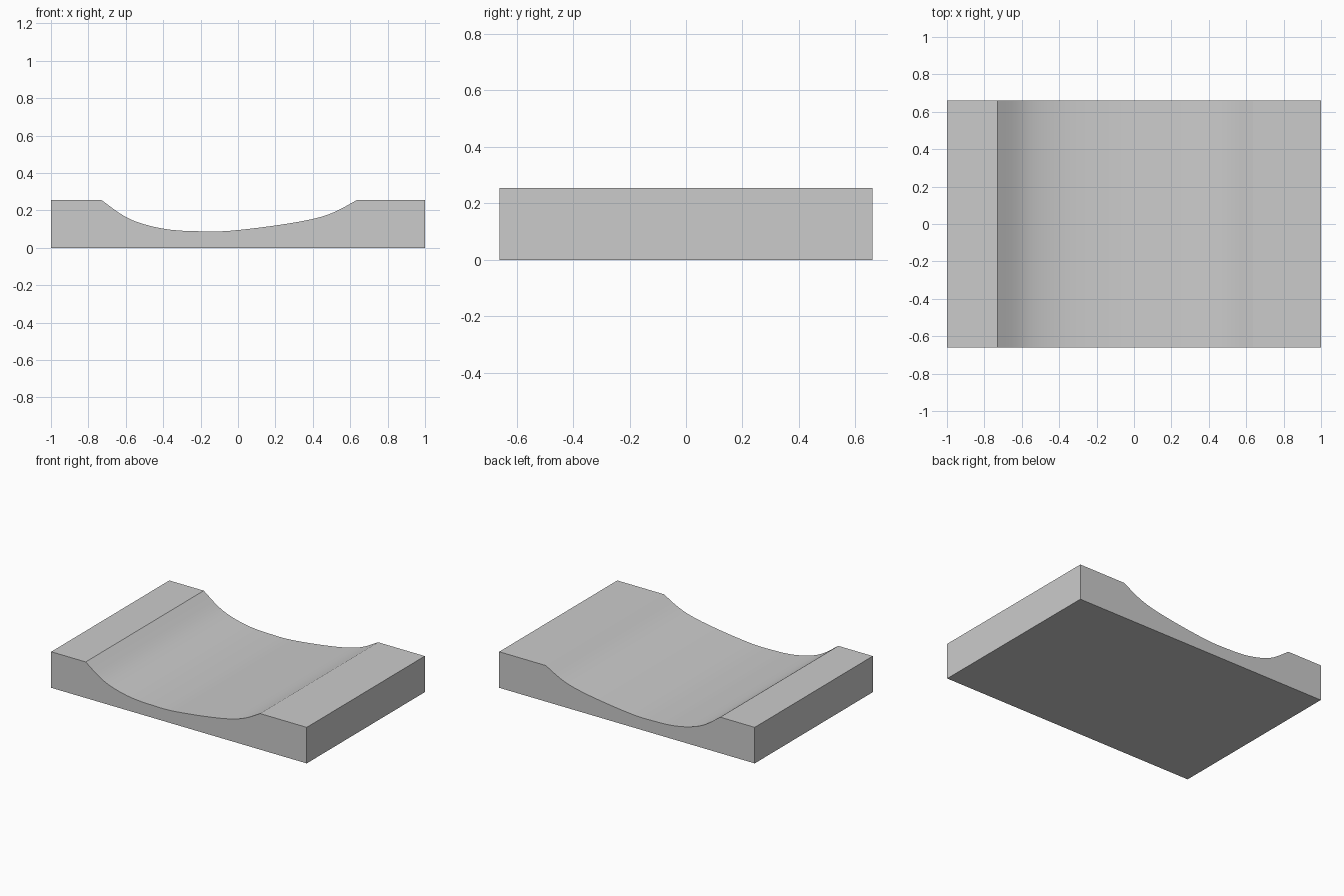
import bpy, bmesh, math
from mathutils import Vector

cube = bpy.data.objects.get("Cube")
if cube:
    bpy.data.objects.remove(cube, do_unlink=True)

HEIGHT = 0.255
HALF_DEPTH = 0.66

grey = bpy.data.materials.new("plain_grey")
grey.use_nodes = True
color = (0.6, 0.6, 0.6, 1)
grey.diffuse_color = color
grey.node_tree.nodes["Principled BSDF"].inputs["Base Color"].default_value = color


def smooth_path(points, steps):
    """Catmull-Rom curve through the points."""
    p = [Vector(q) for q in points]
    p = [2 * p[0] - p[1]] + p + [2 * p[-1] - p[-2]]
    path = []
    for a, b, c, d in zip(p, p[1:], p[2:], p[3:]):
        for i in range(steps):
            t = i / steps
            path.append(0.5 * (2 * b + (c - a) * t + (2 * a - 5 * b + 4 * c - d) * t**2
                               + (3 * b - a - 3 * c + d) * t**3))
    return path + [p[-2]]


# Asymmetric hollow, from the steep side to the gentle side
hollow = smooth_path([(-0.73, HEIGHT), (-0.61, 0.17), (-0.5, 0.125), (-0.36, 0.096),
                      (-0.2, 0.088), (-0.05, 0.09), (0.2, 0.119), (0.4, 0.154),
                      (0.52, 0.193), (0.635, HEIGHT)], 3)
outline = [(-1, 0), (-1, HEIGHT)] + [tuple(p) for p in hollow] + [(1, HEIGHT), (1, 0)]

# Block: outline extruded from front to back
bm = bmesh.new()
face = bm.faces.new([bm.verts.new((x, -HALF_DEPTH, z)) for x, z in outline])
extruded = bmesh.ops.extrude_face_region(bm, geom=[face], use_keep_orig=True)
moved = [g for g in extruded["geom"] if isinstance(g, bmesh.types.BMVert)]
bmesh.ops.translate(bm, verts=moved, vec=(0, 2 * HALF_DEPTH, 0))
bmesh.ops.recalc_face_normals(bm, faces=bm.faces)

mesh = bpy.data.meshes.new("hollowed_block")
bm.to_mesh(mesh)
bm.free()
mesh.materials.append(grey)
block = bpy.data.objects.new("hollowed_block", mesh)
bpy.context.collection.objects.link(block)

# Smooth hollow with crisp corners
bpy.ops.object.select_all(action="DESELECT")
block.select_set(True)
bpy.context.view_layer.objects.active = block
bpy.ops.object.shade_smooth_by_angle(angle=math.radians(20))
